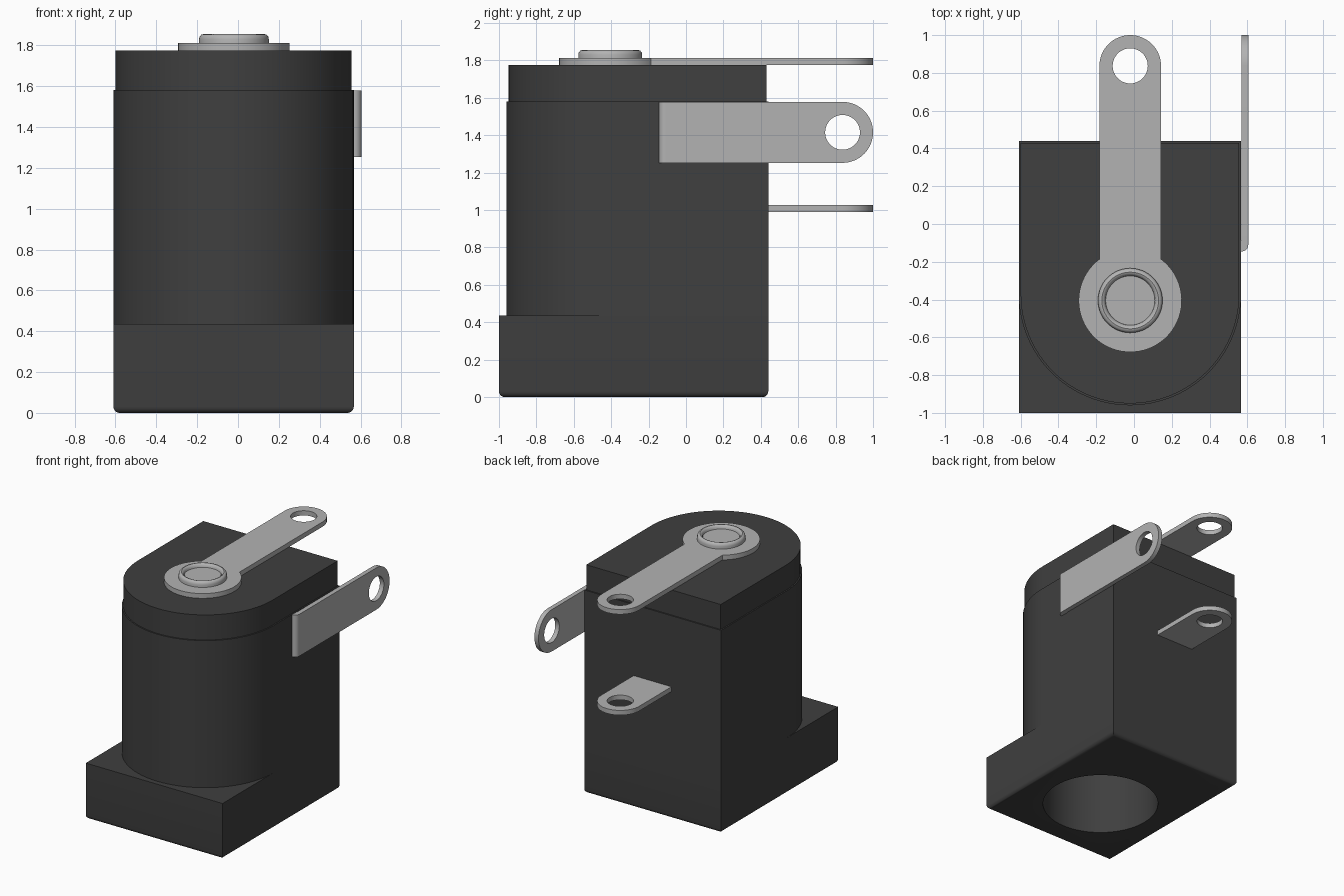
import bpy, bmesh, math
from mathutils import Matrix, Vector

cube = bpy.data.objects.get("Cube")
if cube:
    bpy.data.objects.remove(cube, do_unlink=True)

CX, CY = -0.02, -0.405      # axis of the socket
LEFT, RIGHT = -0.61, 0.567  # side walls of the housing
BACK = 0.44
TAB = 0.163                 # half width of a terminal
END = 0.837                 # centre of a terminal's round end


def material(name, value):
    m = bpy.data.materials.new(name)
    m.use_nodes = True
    m.diffuse_color = (value, value, value, 1)
    m.node_tree.nodes["Principled BSDF"].inputs["Base Color"].default_value = (value, value, value, 1)
    return m


BLACK = material("black plastic", 0.05)
METAL = material("grey metal", 0.45)


def finish(bm, name, mat):
    bmesh.ops.recalc_face_normals(bm, faces=bm.faces[:])
    mesh = bpy.data.meshes.new(name)
    bm.to_mesh(mesh)
    bm.free()
    mesh.materials.append(mat)
    ob = bpy.data.objects.new(name, mesh)
    bpy.context.collection.objects.link(ob)
    return ob


def arc(cx, cy, r, start, end, steps):
    angles = [math.radians(start + (end - start) * i / steps) for i in range(steps + 1)]
    return [(cx + r * math.cos(a), cy + r * math.sin(a)) for a in angles]


def plate(name, outline, z0, z1, mat, hole=None, matrix=None):
    """Extrude a flat outline, with an optional hole, from z0 to z1."""
    bm = bmesh.new()
    if hole:
        edges = []
        for loop in (outline, hole):
            vs = [bm.verts.new((x, y, z0)) for x, y in loop]
            edges += [bm.edges.new((vs[i - 1], vs[i])) for i in range(len(vs))]
        bmesh.ops.triangle_fill(bm, edges=edges, use_beauty=True)
    else:
        bm.faces.new([bm.verts.new((x, y, z0)) for x, y in outline])
    new = bmesh.ops.extrude_face_region(bm, geom=bm.faces[:])["geom"]
    bmesh.ops.translate(bm, vec=(0, 0, z1 - z0),
                        verts=[v for v in new if isinstance(v, bmesh.types.BMVert)])
    if matrix:
        bmesh.ops.transform(bm, matrix=matrix, verts=bm.verts[:])
    return finish(bm, name, mat)


def lathe(name, profile, mat, steps=64):
    """Spin a (radius, height) profile about the socket axis."""
    bm = bmesh.new()
    vs = [bm.verts.new((CX + r, CY, z)) for r, z in profile]
    es = [bm.edges.new(p) for p in zip(vs, vs[1:])]
    bmesh.ops.spin(bm, geom=vs + es, cent=(CX, CY, 0), axis=(0, 0, 1),
                   angle=2 * math.pi, steps=steps, use_duplicate=False)
    bmesh.ops.remove_doubles(bm, verts=bm.verts[:], dist=1e-5)
    return finish(bm, name, mat)


def d_shape(inset):
    """Square at the back, half round at the front."""
    l, r, b = LEFT + inset, RIGHT - inset, BACK - inset
    radius = (r - l) / 2
    return arc((l + r) / 2, -0.96 + inset + radius, radius, 180, 360, 48) + [(r, b), (l, b)]


# Foot block with rounded bottom edges
foot = plate("foot_block", [(LEFT, -1), (RIGHT, -1), (RIGHT, BACK), (LEFT, BACK)], 0, 0.435, BLACK)
bm = bmesh.new()
bm.from_mesh(foot.data)
bottom = [e for e in bm.edges if all(v.co.z < 0.001 for v in e.verts)]
bmesh.ops.bevel(bm, geom=bottom, offset=0.03, offset_type='OFFSET', segments=5,
                profile=0.5, affect='EDGES')
bm.to_mesh(foot.data)
bm.free()

# Main housing and its slightly narrower cap
housing = plate("housing", d_shape(0), 0.435, 1.58, BLACK)
plate("housing_cap", d_shape(0.01), 1.58, 1.775, BLACK)

# Socket bored up from below
cutter = plate("socket_cutter", arc(CX, CY, 0.42, 0, 354.375, 63), -0.1, 1.35, BLACK)
cutter.hide_render = True
for ob in (foot, housing):
    mod = ob.modifiers.new("socket", 'BOOLEAN')
    mod.operation = 'DIFFERENCE'
    mod.solver = 'EXACT'
    mod.object = cutter
    bpy.context.view_layer.objects.active = ob
    bpy.ops.object.modifier_apply(modifier=mod.name)
bpy.data.objects.remove(cutter, do_unlink=True)

# Recessed centre pin and the rivet head that holds it
lathe("centre_pin", [(0, 0.36), (0.08, 0.365), (0.115, 0.385), (0.13, 0.42),
                     (0.13, 1.36), (0, 1.36)], METAL)
lathe("rivet", [(0, 1.828), (0.13, 1.828), (0.133, 1.842), (0.142, 1.852), (0.15, 1.855),
                (0.16, 1.852), (0.168, 1.843), (0.171, 1.83), (0.171, 1.8), (0, 1.8)], METAL)


# Terminals: flat strips with a round, drilled end
def round_end(c):
    return arc(c, END, TAB, 0, 180, 32)


def drill(c):
    return arc(c, END, 0.093, 0, 352.5, 47)


disc_r = 0.273
a = math.degrees(math.acos(TAB / disc_r))
plate("top_terminal", round_end(CX) + arc(CX, CY, disc_r, 180 - a, 360 + a, 56),
      1.775, 1.812, METAL, drill(CX))

plate("back_terminal", round_end(CX) + [(CX - TAB, 0.4), (CX + TAB, 0.4)],
      0.99, 1.027, METAL, drill(CX))

# Side terminal stands upright: strip width runs along z, thickness along x
upright = Matrix(((0, 0, 1, 0), (0, 1, 0, 0), (1, 0, 0, 0), (0, 0, 0, 1)))
SZ = 1.415
plate("side_terminal", round_end(SZ) + [(SZ - TAB, -0.11), (SZ + TAB, -0.11)],
      0.57, 0.605, METAL, drill(SZ), upright)
plate("side_terminal_bend", [(0.5, -0.085), (0.5, -0.145)] + arc(0.57, -0.11, 0.035, 270, 360, 8)
      + [(0.57, -0.11), (0.57, -0.085)], SZ - TAB, SZ + TAB, METAL)

# Smooth the round walls, keep the corners sharp
for ob in bpy.context.scene.objects:
    ob.select_set(ob.type == 'MESH')
bpy.context.view_layer.objects.active = foot
bpy.ops.object.shade_smooth_by_angle(angle=math.radians(35))
